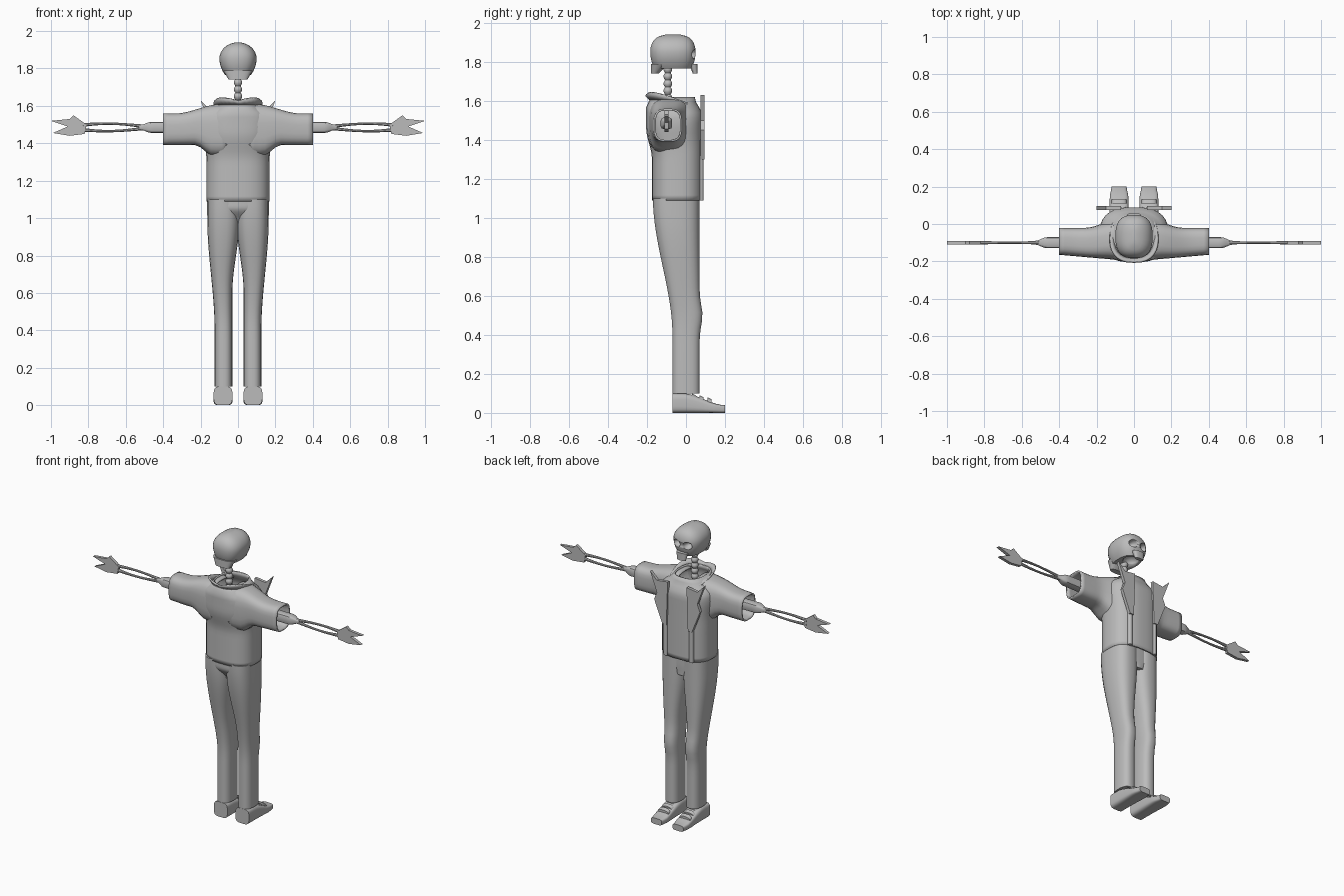
import bpy, bmesh, math
from mathutils import Vector

if "Cube" in bpy.data.objects:
    bpy.data.objects.remove(bpy.data.objects["Cube"])

colour = (0.5, 0.5, 0.5, 1)
grey = bpy.data.materials.new("plain grey")
grey.use_nodes = True
grey.diffuse_color = colour
grey.node_tree.nodes["Principled BSDF"].inputs["Base Color"].default_value = colour


def ease(t, start, stop):
    """Smooth step from zero to one between start and stop."""
    u = min(max((t - start) / (stop - start), 0), 1)
    return u * u * (3 - 2 * u)


def bump(t, middle, width):
    """Smooth hump of height one."""
    return math.exp(-((t - middle) / width) ** 2)


def signed_power(value, exponent):
    return math.copysign(abs(value) ** exponent, value)


def finish(name, bm, mirror=False, wall=0, smooth=True):
    """Turn a bmesh into a finished, shaded object."""
    bmesh.ops.recalc_face_normals(bm, faces=bm.faces)
    mesh = bpy.data.meshes.new(name)
    bm.to_mesh(mesh)
    bm.free()
    ob = bpy.data.objects.new(name, mesh)
    bpy.context.collection.objects.link(ob)
    mesh.materials.append(grey)
    if wall:
        ob.modifiers.new("wall", "SOLIDIFY").thickness = wall
    if mirror:
        ob.modifiers.new("mirror", "MIRROR")
    if smooth:
        bpy.ops.object.select_all(action="DESELECT")
        ob.select_set(True)
        bpy.context.view_layer.objects.active = ob
        bpy.ops.object.shade_smooth_by_angle(angle=math.radians(40))
    return ob


def loft(name, axis, start, stop, rule, steps=12, power=2.6, sides=24, caps=True, **options):
    """Skin rounded sections along an axis; rule(t) gives bounds on the other two axes."""
    bm = bmesh.new()
    rings = []
    for step in range(steps + 1):
        t = step / steps
        along = start + (stop - start) * t
        a_low, a_high, b_low, b_high = rule(t)
        ring = []
        for i in range(sides):
            angle = math.tau * (i + 0.5) / sides
            c = signed_power(math.cos(angle), 2 / power)
            s = signed_power(math.sin(angle), 2 / power)
            a = (a_low + a_high + (a_high - a_low) * c) / 2
            b = (b_low + b_high + (b_high - b_low) * s) / 2
            place = {"x": (along, a, b), "y": (a, along, b), "z": (a, b, along)}[axis]
            ring.append(bm.verts.new(place))
        rings.append(ring)
    for low, high in zip(rings, rings[1:]):
        for i in range(sides):
            j = (i + 1) % sides
            bm.faces.new((low[i], low[j], high[j], high[i]))
    if caps:
        bm.faces.new(rings[0])
        bm.faces.new(rings[-1])
    return finish(name, bm, **options)


def plate(name, outline, y, depth):
    """Extrude an outline in x and z along y, and mirror it."""
    bm = bmesh.new()
    face = bm.faces.new([bm.verts.new((x, y, z)) for x, z in outline])
    result = bmesh.ops.extrude_face_region(bm, geom=[face])["geom"]
    moved = [v for v in result if isinstance(v, bmesh.types.BMVert)]
    bmesh.ops.translate(bm, vec=(0, depth, 0), verts=moved)
    return finish(name, bm, mirror=True, smooth=False)


# Trousers
def leg_section(t):
    inner = 0.03 - 0.04 * ease(t, 0.5, 0.9)
    outer = 0.125 + 0.04 * ease(t, 0.3, 0.9)
    back = -0.07 - 0.1 * ease(t, 0.3, 1)
    front = 0.07 + 0.015 * bump(t, 0.4, 0.07)
    return inner, outer, back, front


def hip_section(t):
    half = 0.06 + 0.1 * ease(t, 0, 0.5)
    return -half, half, -0.12 - 0.05 * ease(t, 0, 0.6), 0.06


loft("trouser_leg", "z", 0.1, 1.1, leg_section, steps=24, mirror=True)
loft("trouser_hips", "z", 0.97, 1.12, hip_section)


# Shoes with raised straps
def shoe_section(t):
    inset = 0.01 * ease(t, 0.8, 1)
    return 0.03 + inset, 0.13 - inset, 0, 0.1 - 0.06 * ease(t, 0.2, 1)


loft("shoe", "y", -0.07, 0.2, shoe_section, power=4, mirror=True)
for i in range(3):
    y = 0.03 + 0.04 * i
    loft("shoe_strap", "y", y, y + 0.02,
         lambda t: (0.04, 0.12, 0.03, 0.1 - 0.01 * (i + t)), steps=1, mirror=True)


# Jacket, open at the neck and cuffs
def body_section(t):
    half = 0.17 + 0.015 * bump(t, 0.75, 0.15) - 0.075 * ease(t, 0.85, 1)
    back = -0.175 - 0.03 * ease(t, 0.4, 0.7) + 0.025 * ease(t, 0.9, 1)
    front = 0.09 - 0.045 * ease(t, 0.8, 1)
    return -half, half, back, front


def sleeve_section(t):
    back = -0.195 + 0.03 * t
    front = 0.03 - 0.05 * ease(t, 0, 0.6)
    bottom = 1.33 + 0.06 * ease(t, 0.2, 0.5)
    top = 1.61 - 0.05 * ease(t, 0.1, 0.8)
    return back, front, bottom, top


loft("jacket_body", "z", 1.09, 1.62, body_section, steps=20, sides=32, caps=False, wall=0.01)
loft("jacket_sleeve", "x", 0.06, 0.4, sleeve_section, power=3.2, caps=False, wall=0.01, mirror=True)

# Standing collar, open at the front and highest at the back corners
bm = bmesh.new()
lower, upper = [], []
segments = 24
for i in range(segments + 1):
    angle = math.radians(60 - 300 * i / segments)
    x = signed_power(math.cos(angle), 0.8)
    y = signed_power(math.sin(angle), 0.8)
    back = (1 - y) / 2
    peak = back * abs(x) / 30
    lower.append(bm.verts.new((x * 0.1, y * 0.115 - 0.065, 1.58 + back * 0.03)))
    upper.append(bm.verts.new((x * 0.125, y * 0.135 - 0.065, 1.57 + back * 0.06 + peak)))
for i in range(segments):
    bm.faces.new((lower[i], lower[i + 1], upper[i + 1], upper[i]))
finish("jacket_collar", bm, wall=0.01)

# Jagged lapels and the front edges below them
plate("jacket_lapel", [
    (0.08, 1.3), (0.11, 1.3), (0.17, 1.45), (0.15, 1.5), (0.2, 1.63),
    (0.15, 1.58), (0.07, 1.59)], 0.075, 0.02)
loft("jacket_front_edge", "z", 1.09, 1.4, lambda t: (0.08, 0.11, 0.05, 0.09),
     steps=1, sides=12, mirror=True)

# Arm bones and hands
arm_y, arm_z = -0.1, 1.485


def arm_section(t):
    r = 0.03 - 0.02 * ease(t, 0.8, 1)
    return arm_y - r, arm_y + r, arm_z - r, arm_z + r


loft("upper_arm_bone", "x", 0.2, 0.53, arm_section, steps=20, power=4, sides=12, mirror=True)
for name, side in (("upper_forearm_bone", 1), ("lower_forearm_bone", -1)):
    def forearm_section(t):
        r = 0.007 + 0.004 * (2 * t - 1) ** 2
        z = arm_z + side * (0.005 + 0.015 * math.sin(2.6 * t))
        return arm_y - r, arm_y + r, z - r, z + r

    loft(name, "x", 0.5, 0.83, forearm_section, power=2, sides=8, mirror=True)
plate("hand", [
    (0.81, 1.5), (0.88, 1.55), (0.9, 1.53), (1, 1.52), (0.91, 1.49),
    (0.99, 1.455), (0.9, 1.44), (0.82, 1.45)], -0.11, 0.02)


# Neck bones as one rippled column
def neck_section(t):
    r = 0.015 + 0.008 * abs(math.sin(9 * math.pi * t))
    return -r, r, -0.093 - r, -0.093 + r


loft("neck_bones", "z", 1.45, 1.78, neck_section, steps=54, power=2, sides=12)


# Skull
def skull_section(t):
    u = min(2 * t - 1, 0.99)
    dome = math.sqrt(1 - u * u) if u > 0 else 1 - 0.3 * u * u
    half, deep = 0.1 * dome, 0.117 * dome ** 0.6
    return -half, half, -0.067 - deep, -0.067 + deep


def skull_base_section(t):
    half = 0.05 + 0.03 * t
    return -half, half, -0.18, -0.14 + 0.05 * t


def teeth_section(t):
    half = 0.03 + 0.01 * t
    return -half, half, 0.035 - 0.02 * t, 0.06


skull = loft("skull", "z", 1.765, 1.94, skull_section, steps=20)
loft("skull_base", "z", 1.74, 1.79, skull_base_section, steps=4)
loft("upper_teeth", "z", 1.74, 1.79, teeth_section, steps=2)


def carve(name, place, size):
    """Subtract a hidden ellipsoid from the skull."""
    bm = bmesh.new()
    bmesh.ops.create_uvsphere(bm, u_segments=14, v_segments=10, radius=1)
    bmesh.ops.scale(bm, vec=size, verts=bm.verts)
    bmesh.ops.translate(bm, vec=Vector(place), verts=bm.verts)
    cutter = finish(name, bm)
    cutter.hide_render = True
    cutter.hide_set(True)
    cut = skull.modifiers.new(name, "BOOLEAN")
    cut.operation = "DIFFERENCE"
    cut.object = cutter


# Eye sockets and hollow underside
for name, x in (("left_socket_cutter", 0.04), ("right_socket_cutter", -0.04)):
    carve(name, (x, 0.05, 1.84), (0.03, 0.05, 0.025))
carve("underside_cutter", (0, -0.03, 1.76), (0.05, 0.05, 0.04))
